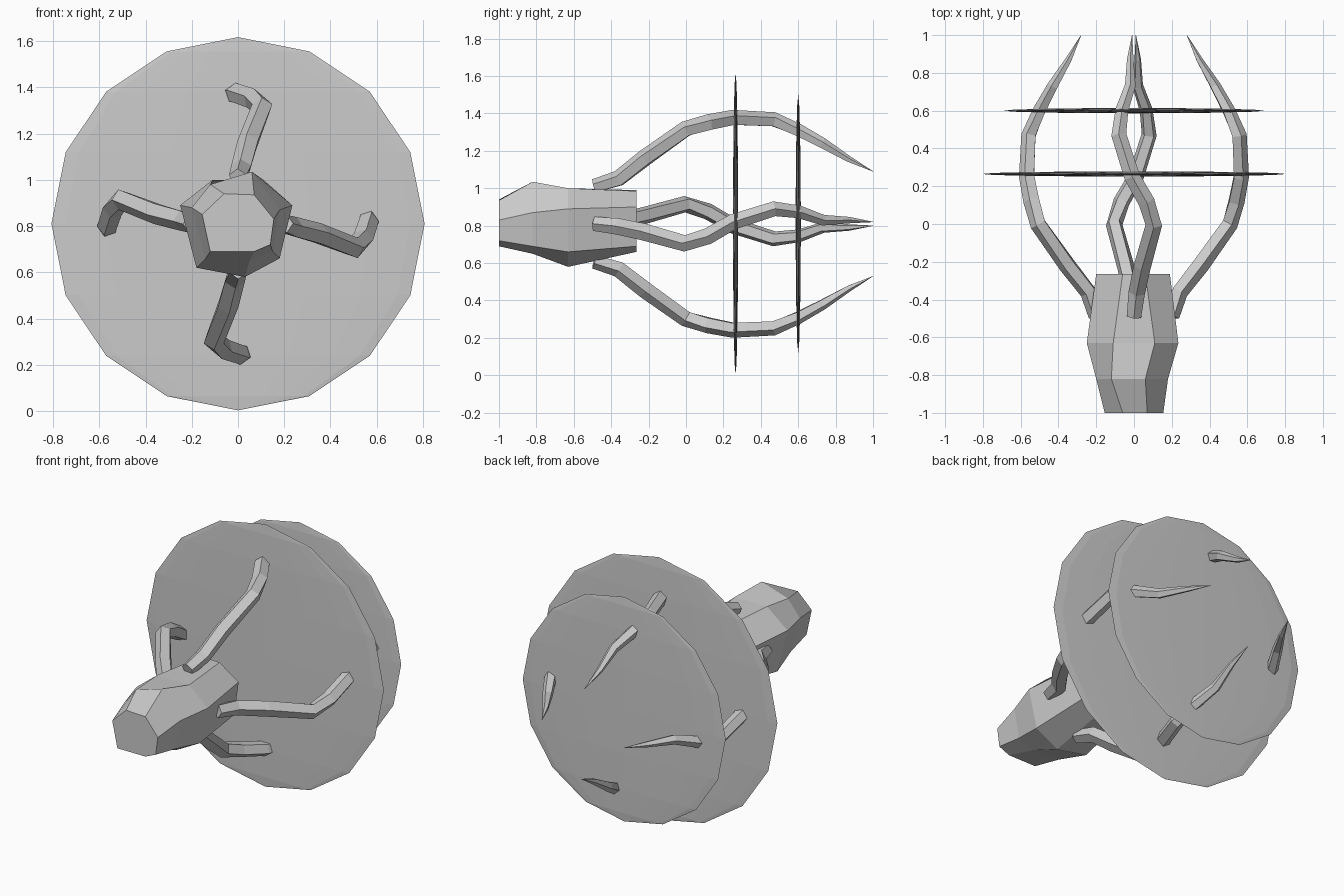
import bpy, bmesh
from math import sin, cos, pi
from mathutils import Vector, Matrix

cube = bpy.data.objects.get("Cube")
if cube:
    bpy.data.objects.remove(cube, do_unlink=True)

CENTRE_Z = 0.81

grey = bpy.data.materials.new("plain grey")
grey.use_nodes = True
colour = (0.6, 0.6, 0.6, 1)
grey.diffuse_color = colour
grey.node_tree.nodes["Principled BSDF"].inputs["Base Color"].default_value = colour


def finish(name, bm):
    bmesh.ops.recalc_face_normals(bm, faces=bm.faces)
    mesh = bpy.data.meshes.new(name)
    bm.to_mesh(mesh)
    bm.free()
    mesh.materials.append(grey)
    obj = bpy.data.objects.new(name, mesh)
    bpy.context.collection.objects.link(obj)
    return obj


def loft(name, rings):
    """Skin a list of equal-length point rings and cap both ends."""
    bm = bmesh.new()
    loops = [[bm.verts.new(p) for p in ring] for ring in rings]
    for a, b in zip(loops, loops[1:]):
        n = len(a)
        for i in range(n):
            j = (i + 1) % n
            bm.faces.new((a[i], a[j], b[j], b[i]))
    bm.faces.new(loops[0])
    bm.faces.new(loops[-1])
    return finish(name, bm)


# Faceted body: uneven seven-sided rings (x, z) along y
body_rings = {
    -1.0: [(-.155, .85), (-.06, .94), (.07, .935), (.155, .83),
           (.14, .72), (.07, .69), (-.12, .69)],
    -.82: [(-.20, .88), (-.12, .98), (.06, 1.035), (.18, .87),
           (.15, .69), (.05, .65), (-.14, .66)],
    -.63: [(-.25, .89), (-.11, 1.0), (.11, 1.0), (.235, .89),
           (.18, .66), (.03, .58), (-.18, .62)],
    -.265: [(-.20, .88), (-.06, .99), (.06, .985), (.19, .90),
            (.16, .69), (.02, .66), (-.14, .67)],
}
loft("body", [[(x, y, z) for x, z in ring] for y, ring in body_rings.items()])

# Tentacle path: distance along y, radial reach, sideways sway, thickness
path = [
    (-.49, .20, .00, .040), (-.36, .24, .015, .046), (-.22, .35, .045, .048),
    (0, .505, .105, .046), (.12, .54, .065, .046), (.25, .565, -.01, .044),
    (.47, .555, -.08, .042), (.60, .50, -.065, .036), (.73, .43, -.02, .030),
    (.87, .345, -.02, .018), (1.0, .28, -.01, .001),
]
points = [Vector((sway, y, reach)) for y, reach, sway, _ in path]
SIDES = 5
tube = []
for i, p in enumerate(points):
    tangent = (points[min(i + 1, len(points) - 1)] - points[max(i - 1, 0)]).normalized()
    side = tangent.cross(Vector((0, 0, 1))).normalized()
    out = side.cross(tangent)
    angles = [2 * pi * k / SIDES for k in range(SIDES)]
    tube.append([p + (side * sin(a) + out * cos(a)) * path[i][3] for a in angles])

for k, label in enumerate(("top", "left", "bottom", "right")):
    turn = Matrix.Translation((0, 0, CENTRE_Z)) @ Matrix.Rotation(k * pi / 2, 4, 'Y')
    loft(label + "_tentacle", [[turn @ v for v in ring] for ring in tube])

# Two thin lens-shaped discs crossed by the tentacles
for name, y, radius in (("large_disc", .265, .807), ("small_disc", .6, .69)):
    bm = bmesh.new()
    bmesh.ops.create_uvsphere(bm, u_segments=16, v_segments=8, radius=radius)
    bmesh.ops.scale(bm, vec=(1, .014 / radius, 1), verts=bm.verts)
    bmesh.ops.translate(bm, vec=(0, y, CENTRE_Z), verts=bm.verts)
    finish(name, bm)
